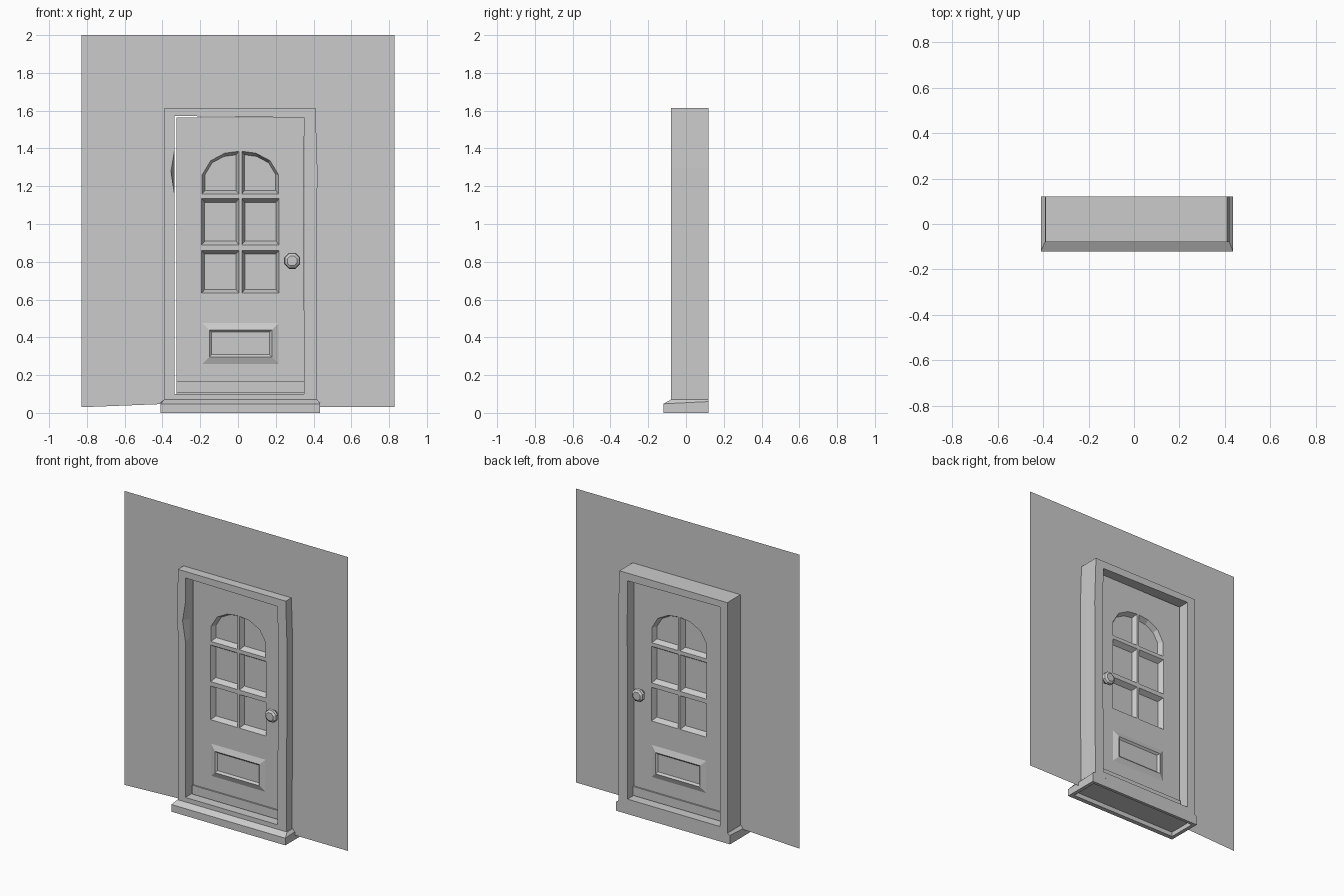
import bpy, bmesh, math

if "Cube" in bpy.data.objects:
    bpy.data.objects.remove(bpy.data.objects["Cube"])

grey = bpy.data.materials.new("plain grey")
grey.use_nodes = True
GREY = (0.6, 0.6, 0.6, 1)
grey.diffuse_color = GREY
grey.node_tree.nodes["Principled BSDF"].inputs["Base Color"].default_value = GREY

FRONT, PANE, BACK = -0.015, 0.02, 0.055   # door faces and glass depth


def loft(bm, rings, caps=(True, True), closed=True, loop=False):
    """Bridge rings of 3D points; optionally cap ends or join last to first."""
    vs = [[bm.verts.new(p) for p in r] for r in rings]
    n = len(vs[0])
    pairs = list(zip(vs, vs[1:])) + ([(vs[-1], vs[0])] if loop else [])
    for a, b in pairs:
        for i in range(n if closed else n - 1):
            j = (i + 1) % n
            bm.faces.new((a[i], a[j], b[j], b[i]))
    if caps[0]:
        bm.faces.new(vs[0])
    if caps[1]:
        bm.faces.new(vs[-1])


def finish(name, bm):
    bmesh.ops.recalc_face_normals(bm, faces=bm.faces)
    me = bpy.data.meshes.new(name)
    bm.to_mesh(me)
    bm.free()
    me.materials.append(grey)
    ob = bpy.data.objects.new(name, me)
    bpy.context.collection.objects.link(ob)
    return ob


def at(pts, y):
    return [(x, y, z) for x, z in pts]


def rect(x0, x1, z0, z1):
    return [(x0, z0), (x1, z0), (x1, z1), (x0, z1)]


def box(name, x0, x1, y0, y1, z0, z1):
    bm = bmesh.new()
    r = rect(x0, x1, z0, z1)
    loft(bm, [at(r, y0), at(r, y1)])
    return finish(name, bm)


# Thin wall sheet around the doorway
bm = bmesh.new()
outer = [(-0.828, 0.03), (-0.828, 2), (0.828, 2), (0.828, 0.03)]
inner = [(-0.37, 0.048), (-0.37, 1.59), (0.38, 1.59), (0.38, 0.03)]
loft(bm, [at(outer, -0.02), at(inner, -0.02)], (False, False), closed=False)
finish("wall", bm)

# Door frame, slightly crooked, with a chip in the inner front edge
outer = [(-0.39, 0.06), (0.415, 0.06), (0.42, 1.3), (0.41, 1.615),
         (-0.39, 1.615), (-0.392, 1.4), (-0.392, 1.28), (-0.39, 1.15)]
inner = [(-0.335, 0.1), (0.35, 0.1), (0.352, 1.3), (0.35, 1.563),
         (-0.335, 1.572), (-0.335, 1.4), (-0.335, 1.28), (-0.335, 1.15)]
chipped = [(x - 0.02 * (i == 6), z) for i, (x, z) in enumerate(inner)]
bm = bmesh.new()
loft(bm, [at(outer, -0.08), at(chipped, -0.08), at(inner, -0.035),
          at(inner, 0.12), at(outer, 0.12)], (False, False), loop=True)
finish("door_frame", bm)

# Doorstep: sloped front lip, hollow underneath
def plan(x0, x1, y0, y1, z0, z1):
    return [(x0, y0, z0), (x1, y0, z0), (x1, y1, z1), (x0, y1, z1)]

bm = bmesh.new()
loft(bm, [plan(-0.385, 0.41, -0.09, 0.1, 0.03, 0.03),
          plan(-0.385, 0.41, -0.09, 0.1, 0, 0),
          plan(-0.41, 0.435, -0.12, 0.12, 0, 0),
          plan(-0.41, 0.435, -0.12, 0.12, 0.048, 0.06),
          plan(-0.392, 0.42, -0.08, 0.12, 0.07, 0.07)])
finish("doorstep", bm)

# Door slab with tapered window recesses cut from both faces
door = box("door", -0.325, 0.349, FRONT, BACK, 0.097, 1.563)
MID = 0.015
arch = [(0.02, 1.16), (0.215, 1.16), (0.215, 1.26), (0.17, 1.335),
        (0.095, 1.375), (0.02, 1.385)]
shapes = [rect(0.02, 0.217, 0.635, 0.86), rect(0.02, 0.217, 0.89, 1.135), arch]
shapes += [[(2 * MID - 0.005 - x, z) for x, z in s] for s in shapes]


def shrink(pts, fx, fz):
    xs, zs = zip(*pts)
    cx, cz = (min(xs) + max(xs)) / 2, (min(zs) + max(zs)) / 2 - 0.005
    return [(cx + (x - cx) * fx, cz + (z - cz) * fz) for x, z in pts]


for face, sign in ((FRONT, -1), (BACK, 1)):
    bm = bmesh.new()
    for s in shapes:
        loft(bm, [at(s, face + sign * 0.02), at(s, face),
                  at(shrink(s, 0.84, 0.84), PANE + sign * 0.002)])
    cutter = finish("window_cutter", bm)
    cutter.hide_render = True
    mod = door.modifiers.new("windows", 'BOOLEAN')
    mod.operation = 'DIFFERENCE'
    mod.solver = 'EXACT'
    mod.object = cutter
    bpy.context.view_layer.objects.active = door
    bpy.ops.object.modifier_apply(modifier=mod.name)
    bpy.data.objects.remove(cutter)

# Details repeated on both faces of the door
KNOB = [(0.02, 0), (0.018, 0.016), (0.036, 0.022), (0.046, 0.036),
        (0.042, 0.05), (0.028, 0.06)]
for side, face, sign in (("front", FRONT, -1), ("back", BACK, 1)):
    # raised moulding around the lower panel
    bm = bmesh.new()
    steps = [(0, 0), (0.036, 0.014), (0.048, 0.002)]
    loft(bm, [at(rect(-0.188 + d, 0.215 - d, 0.26 + d, 0.475 - d), face + sign * h)
              for d, h in steps], (False, True))
    panel = finish(side + "_panel", bm)

    # bottom weather strip
    box(side + "_weather_strip", -0.325, 0.349,
        face, face + sign * 0.01, 0.105, 0.165)

    # faceted knob
    bm = bmesh.new()
    angles = [math.tau * (i + 0.5) / 8 for i in range(8)]
    loft(bm, [[(0.287 + r * math.cos(a), face + sign * d, 0.805 + r * math.sin(a))
               for a in angles] for r, d in KNOB])
    finish(side + "_knob", bm)
